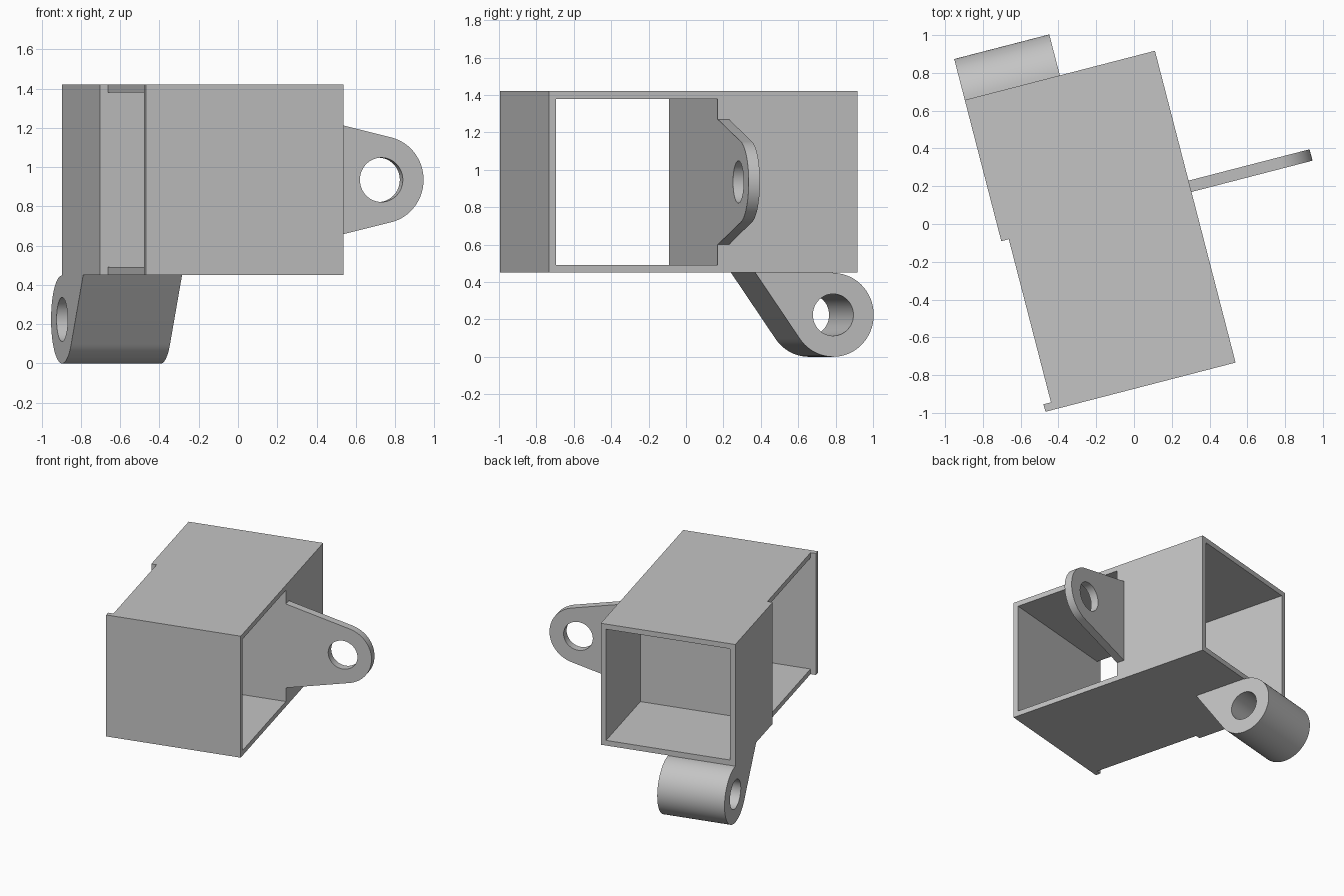
import bpy
import bmesh
from math import radians, sin, cos
from mathutils import Matrix, Vector, Euler

cube = bpy.data.objects.get("Cube")
if cube:
    bpy.data.objects.remove(cube, do_unlink=True)

# The whole bracket is turned about the vertical axis
TURN = Matrix.Rotation(radians(14.5), 4, 'Z')
BASE, TOP, WALL = 0.45, 1.42, 0.041
LEFT, RIGHT = -0.703, 0.337
FRONT, BACK = -0.845, 0.86
DIV_FRONT, DIV_BACK = 0.088, 0.15

grey = bpy.data.materials.new("plain_grey")
grey.use_nodes = True
grey.diffuse_color = (0.55, 0.55, 0.55, 1)
grey.node_tree.nodes["Principled BSDF"].inputs["Base Color"].default_value = grey.diffuse_color


def activate(obj):
    bpy.ops.object.select_all(action='DESELECT')
    obj.select_set(True)
    bpy.context.view_layer.objects.active = obj


def block(name, low, high):
    """Axis-aligned block between two corners, in the bracket's own frame."""
    low, high = Vector(low), Vector(high)
    bm = bmesh.new()
    bmesh.ops.create_cube(bm, size=1)
    bmesh.ops.scale(bm, vec=high - low, verts=bm.verts)
    bmesh.ops.translate(bm, vec=(low + high) / 2, verts=bm.verts)
    mesh = bpy.data.meshes.new(name)
    bm.to_mesh(mesh)
    bm.free()
    obj = bpy.data.objects.new(name, mesh)
    bpy.context.collection.objects.link(obj)
    return obj


def cut(target, low, high):
    cutter = block("cutter", low, high)
    cutter.hide_render = True
    activate(target)
    mod = target.modifiers.new("cut", 'BOOLEAN')
    mod.operation = 'DIFFERENCE'
    mod.solver = 'EXACT'
    mod.object = cutter
    bpy.ops.object.modifier_apply(modifier=mod.name)
    bpy.data.objects.remove(cutter, do_unlink=True)


def arc(centre, radius, start, end, steps):
    angles = [radians(start + (end - start) * i / steps) for i in range(steps + 1)]
    return [(centre[0] + radius * cos(a), centre[1] + radius * sin(a)) for a in angles]


def plate(name, outline, hole, half_thickness, location, rotation):
    """Extruded flat outline with a round hole."""
    curve = bpy.data.curves.new(name, 'CURVE')
    curve.dimensions = '2D'
    curve.fill_mode = 'BOTH'
    curve.extrude = half_thickness
    for points in (outline, hole):
        spline = curve.splines.new('POLY')
        spline.points.add(len(points) - 1)
        for point, (x, y) in zip(spline.points, points):
            point.co = (x, y, 0, 1)
        spline.use_cyclic_u = True
    obj = bpy.data.objects.new(name, curve)
    bpy.context.collection.objects.link(obj)
    activate(obj)
    bpy.ops.object.convert(target='MESH')
    obj = bpy.context.object
    bm = bmesh.new()
    bm.from_mesh(obj.data)
    bmesh.ops.remove_doubles(bm, verts=bm.verts, dist=0.0001)
    bmesh.ops.recalc_face_normals(bm, faces=bm.faces)
    bm.to_mesh(obj.data)
    bm.free()
    obj.matrix_world = Matrix.Translation(location) @ Euler(rotation).to_matrix().to_4x4()
    return obj


# Box body: side-to-side opening in front, pocket open to the back
box = block("box_body", (LEFT, FRONT, BASE), (RIGHT, BACK, TOP))
floor, ceiling = BASE + WALL, TOP - WALL
cut(box, (LEFT - 1, FRONT + WALL, floor), (RIGHT + 1, DIV_FRONT, ceiling))
cut(box, (LEFT + WALL, DIV_BACK, floor), (RIGHT - WALL, BACK + 1, ceiling))
# Recess of the floor and ceiling edges on the open side
cut(box, (LEFT - 1, FRONT + WALL, BASE - 1), (LEFT + WALL, DIV_FRONT, TOP + 1))

# Tapered side lug continuing the divider
eye = (0.777, (BASE + TOP) / 2)
lug_outline = ([(RIGHT, eye[1] - 0.335)] + arc(eye, 0.222, -76, 76, 32)
               + [(RIGHT, eye[1] + 0.335)])
lug = plate("side_lug", lug_outline, arc(eye, 0.113, 0, 352.5, 47),
            (DIV_BACK - DIV_FRONT) / 2, (0, (DIV_FRONT + DIV_BACK) / 2, 0),
            (radians(90), 0, 0))

# Wide hinge knuckle under the back edge
pin = (BACK, 0.224)
knuckle_outline = arc(pin, 0.224, 214.5, 450, 48) + [(BACK, BASE), (0.43, BASE)]
knuckle = plate("hinge_knuckle", knuckle_outline, arc(pin, 0.112, 0, 352.5, 47),
                0.26, (LEFT + 0.26, 0, 0), (radians(90), 0, radians(90)))

for part in (box, lug, knuckle):
    part.matrix_world = TURN @ part.matrix_world
    part.data.materials.clear()
    part.data.materials.append(grey)
    activate(part)
    if part is not box:
        bpy.ops.object.shade_smooth_by_angle(angle=radians(25))
